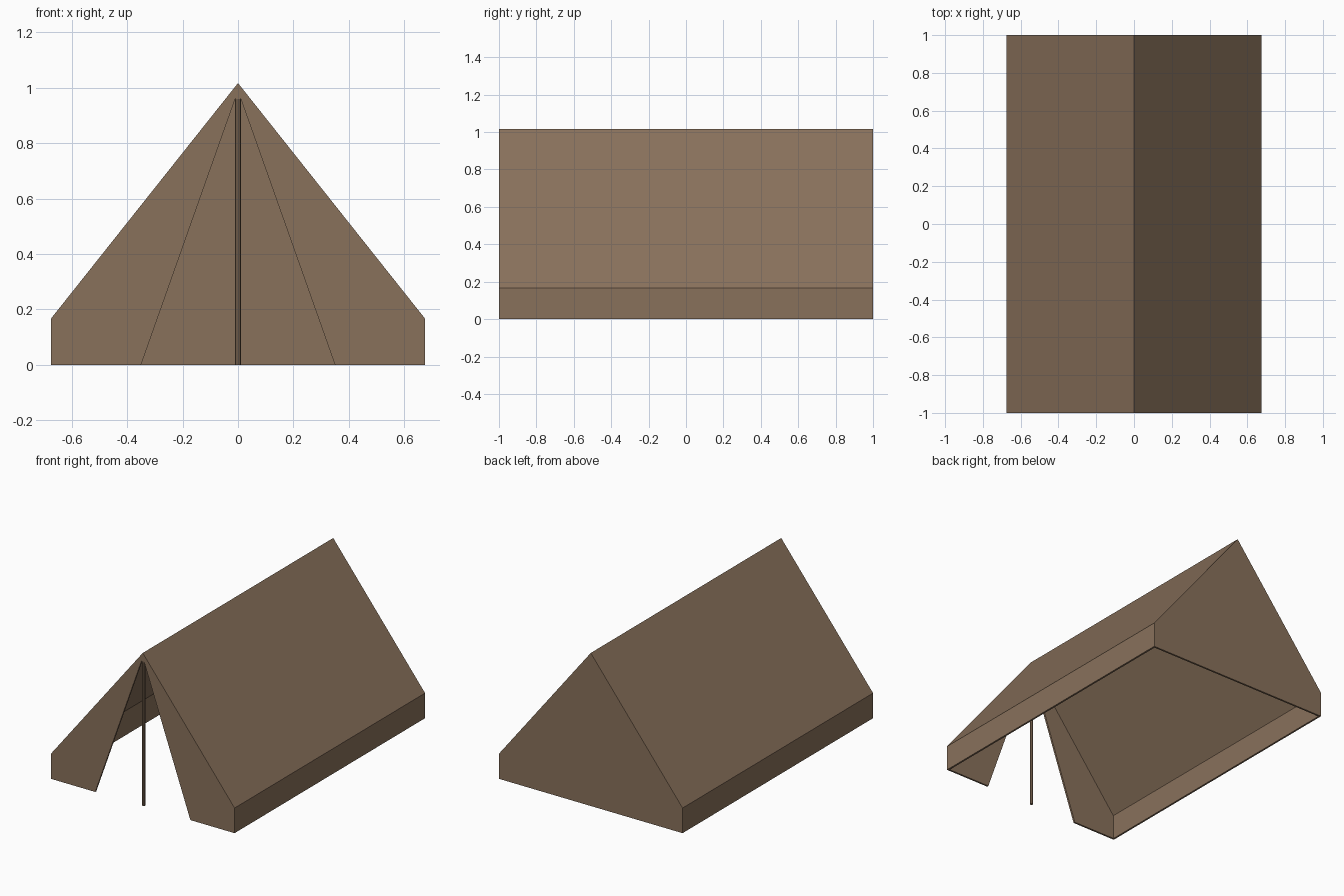
import bpy, bmesh

if "Cube" in bpy.data.objects:
    bpy.data.objects.remove(bpy.data.objects["Cube"])

canvas = bpy.data.materials.new("brown canvas")
canvas.diffuse_color = (0.25, 0.165, 0.105, 1)
canvas.use_nodes = True
canvas.node_tree.nodes["Principled BSDF"].inputs["Base Color"].default_value = canvas.diffuse_color

W, H, EAVE, L = 0.675, 1.017, 0.167, 1.0

# Tent shell: outer skin, open at the bottom and at the front doorway
profile = [(-W, 0), (-W, EAVE), (0, H), (W, EAVE), (W, 0)]
doorway = [(0.35, 0), (0.01, 0.96), (-0.01, 0.96), (-0.35, 0)]
bm = bmesh.new()
front = [bm.verts.new((x, -L, z)) for x, z in profile]
back = [bm.verts.new((x, L, z)) for x, z in profile]
door = [bm.verts.new((x, -L, z)) for x, z in doorway]
for i in range(4):
    bm.faces.new((front[i], front[i + 1], back[i + 1], back[i]))
bm.faces.new(back)
bm.faces.new(front + door)
bmesh.ops.recalc_face_normals(bm, faces=bm.faces)
mesh = bpy.data.meshes.new("tent_canvas")
bm.to_mesh(mesh)
bm.free()
mesh.materials.append(canvas)
tent = bpy.data.objects.new("tent_canvas", mesh)
bpy.context.collection.objects.link(tent)

# Cloth thickness, grown inwards
solid = tent.modifiers.new("thickness", 'SOLIDIFY')
solid.thickness = 0.012
solid.offset = -1
solid.use_even_offset = True

# Upright pole in the doorway
bpy.ops.mesh.primitive_cylinder_add(vertices=8, radius=0.01, depth=0.96,
                                    location=(0, -L + 0.01, 0.48))
pole = bpy.context.object
pole.name = "front_pole"
pole.data.materials.append(canvas)
